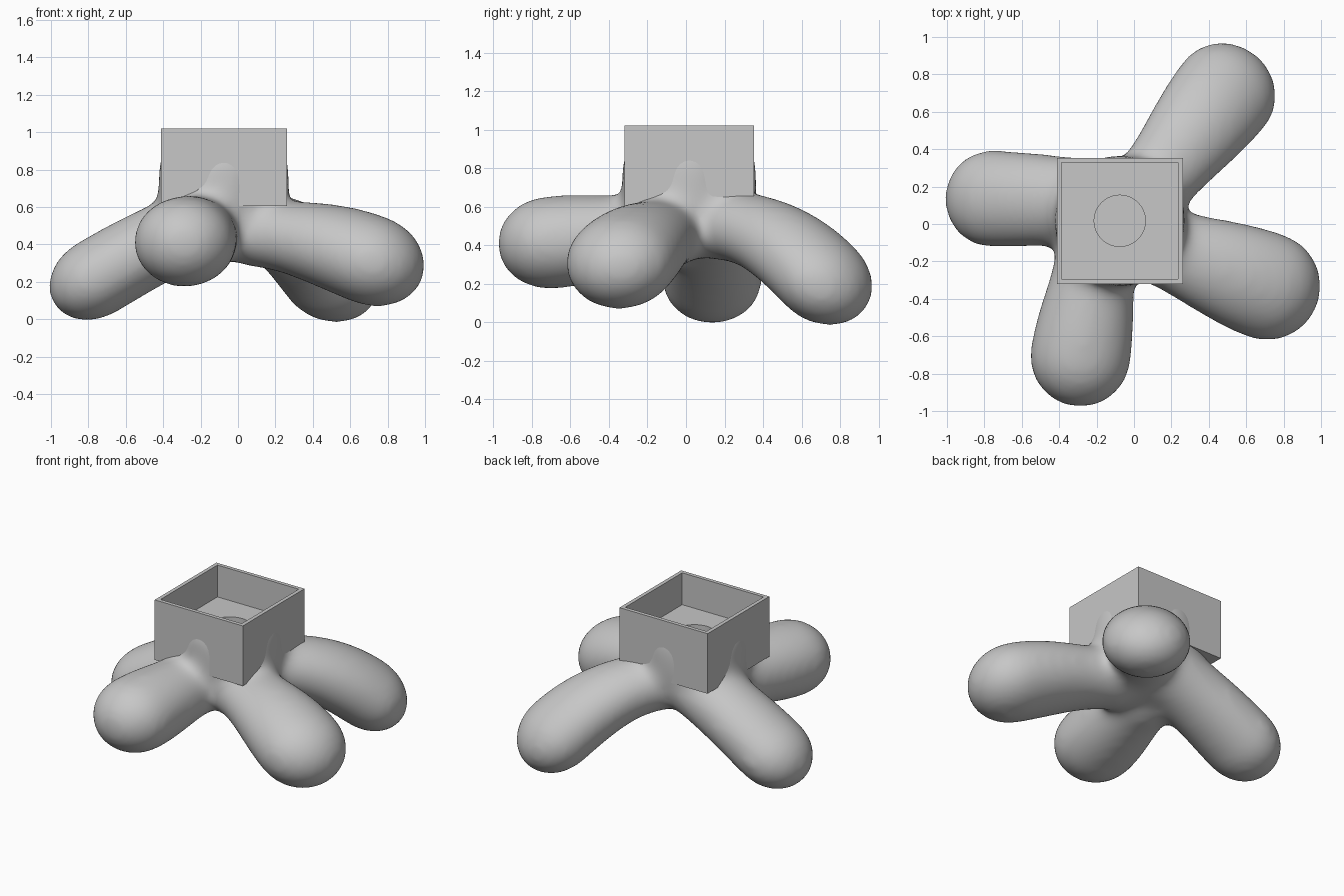
import bpy
import bmesh
from mathutils import Matrix, Vector

old = bpy.data.objects.get("Cube")
if old:
    bpy.data.objects.remove(old, do_unlink=True)

grey = bpy.data.materials.new("light grey")
grey.use_nodes = True
colour = (0.57, 0.57, 0.57, 1)
grey.diffuse_color = colour
grey.node_tree.nodes["Principled BSDF"].inputs["Base Color"].default_value = colour

CENTRE = Vector((-0.076, 0.017, 0))
HALF, WALL = 0.337, 0.026
TOP, BOTTOM, FLOOR = 1.02, 0.605, 0.80
HOLE_RADIUS, HOLE_BOTTOM = 0.137, 0.72
SOFTENING_LOSS = 0.015  # extra radius that the smoothing takes away again


def make_object(name, bm):
    mesh = bpy.data.meshes.new(name)
    bm.to_mesh(mesh)
    bm.free()
    mesh.materials.append(grey)
    obj = bpy.data.objects.new(name, mesh)
    bpy.context.collection.objects.link(obj)
    return obj


def add_box(bm, half, low, high):
    size = Matrix.Diagonal((2 * half, 2 * half, high - low, 1))
    place = Matrix.Translation(CENTRE + Vector((0, 0, (low + high) / 2)))
    bmesh.ops.create_cube(bm, size=1, matrix=place @ size)


def add_ball(bm, centre, forward, width, height):
    """Ball flattened along the normal of a leg that runs forward."""
    side = Vector((0, 0, 1)).cross(forward).normalized()
    frame = Matrix((forward, side, forward.cross(side))).transposed().to_4x4()
    w, h = width + SOFTENING_LOSS, height + SOFTENING_LOSS
    bmesh.ops.create_icosphere(bm, subdivisions=4, radius=1,
                               matrix=Matrix.Translation(centre) @ frame
                               @ Matrix.Diagonal((w, w, h, 1)))


def make_cutter(name, bm):
    cutter = make_object(name, bm)
    cutter.hide_render = True
    cutter.hide_viewport = True
    return cutter


def subtract(obj, cutter):
    cut = obj.modifiers.new(cutter.name, "BOOLEAN")
    cut.operation = "DIFFERENCE"
    cut.object = cutter
    cut.solver = "EXACT"


# Open box: inset the top face and push it down to form the pocket
bm = bmesh.new()
add_box(bm, HALF, BOTTOM, TOP)
bm.normal_update()
top = max(bm.faces, key=lambda f: f.calc_center_median().z)
bmesh.ops.inset_region(bm, faces=[top], thickness=WALL, use_even_offset=True)
pocket = bmesh.ops.extrude_face_region(bm, geom=[top])
bmesh.ops.delete(bm, geom=[top], context="FACES_ONLY")
for v in [g for g in pocket["geom"] if isinstance(g, bmesh.types.BMVert)]:
    v.co.z = FLOOR
bmesh.ops.recalc_face_normals(bm, faces=bm.faces)
box = make_object("open_box", bm)

# Blobby body: a core and four legs
# Each leg: root, tip, arch, (width, height) at the root and at the tip
legs = [
    ((-0.20, 0.12, 0.51), (-0.765, 0.135, 0.217), 0.05, (0.22, 0.19), (0.25, 0.20)),
    ((-0.20, -0.15, 0.46), (-0.287, -0.71, 0.413), 0.0, (0.20, 0.19), (0.26, 0.23)),
    ((0.10, -0.10, 0.46), (0.715, -0.335, 0.315), 0.10, (0.20, 0.17), (0.28, 0.23)),
    ((0.09, 0.20, 0.50), (0.49, 0.705, 0.228), 0.26, (0.20, 0.17), (0.27, 0.21)),
]
bm = bmesh.new()
for z in (0.67, 0.72, 0.77):
    add_ball(bm, CENTRE + Vector((0, 0, z)), Vector((1, 0, 0)), 0.338, 0.338)
STEPS = 14
for root, tip, arch, root_size, tip_size in legs:
    root, tip = Vector(root), Vector(tip)
    for i in range(STEPS + 1):
        t = i / STEPS
        swell = t * t * (3 - 2 * t)
        width, height = Vector(root_size).lerp(Vector(tip_size), swell)
        centre = root.lerp(tip, t) + Vector((0, 0, arch * t * (1 - t)))
        forward = tip - root + Vector((0, 0, arch * (1 - 2 * t)))
        add_ball(bm, centre, forward.normalized(), width, height)
body = make_object("legged_body", bm)

# Fuse and soften the body
remesh = body.modifiers.new("fuse", "REMESH")
remesh.mode = "VOXEL"
remesh.voxel_size = 0.022
remesh.use_smooth_shade = True
soften = body.modifiers.new("soften", "SMOOTH")
soften.factor = 0.5
soften.iterations = 60

# Keep the pocket empty and sink a round hole into its floor
bm = bmesh.new()
add_box(bm, HALF - WALL / 2, FLOOR - 0.01, TOP + 0.2)
subtract(body, make_cutter("pocket_cutter", bm))
for obj, spare in ((box, 0), (body, 0.01)):
    bm = bmesh.new()
    low, high = HOLE_BOTTOM - spare, TOP
    bmesh.ops.create_cone(bm, cap_ends=True, segments=64, radius1=HOLE_RADIUS + spare,
                          radius2=HOLE_RADIUS + spare, depth=high - low,
                          matrix=Matrix.Translation(CENTRE + Vector((0, 0, (low + high) / 2))))
    subtract(obj, make_cutter(obj.name + "_hole_cutter", bm))
